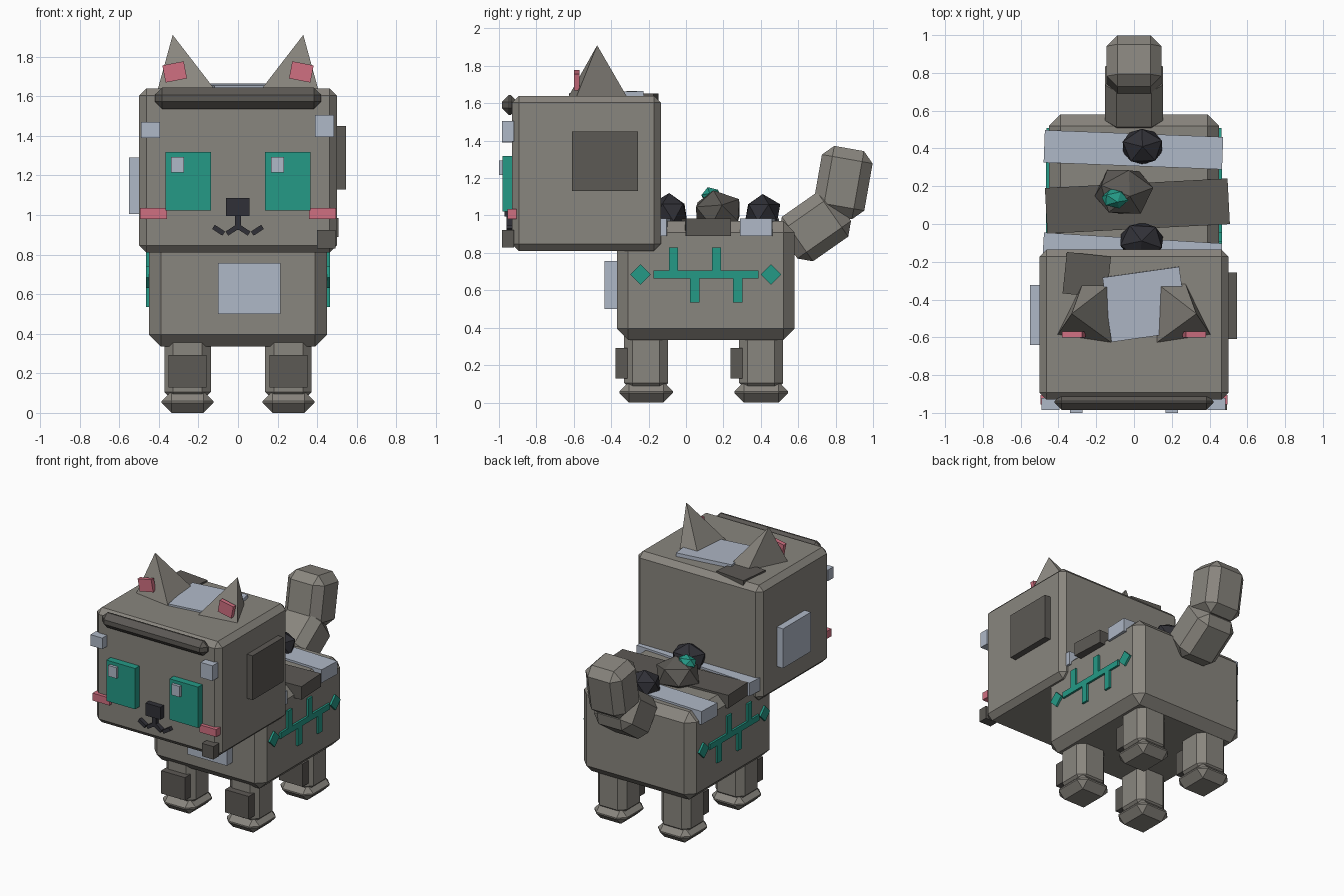
import bpy, bmesh, math
from mathutils import Matrix, Euler, Vector

if "Cube" in bpy.data.objects:
    bpy.data.objects.remove(bpy.data.objects["Cube"])


def mat(name, r, g, b):
    m = bpy.data.materials.new(name)
    m.diffuse_color = (r, g, b, 1)
    m.use_nodes = True
    m.node_tree.nodes["Principled BSDF"].inputs["Base Color"].default_value = m.diffuse_color
    return m


FUR = mat("warm_grey", .25, .236, .209)
DARK = mat("dark_grey", .107, .1, .09)
BLUE = mat("pale_blue_grey", .43, .48, .57)
TEAL = mat("teal", .018, .32, .24)
PINK = mat("pink", .63, .16, .22)
BLACK = mat("charcoal", .03, .03, .038)


def finish(name, bm, material):
    bmesh.ops.recalc_face_normals(bm, faces=bm.faces)
    me = bpy.data.meshes.new(name)
    bm.to_mesh(me)
    bm.free()
    me.materials.append(material)
    ob = bpy.data.objects.new(name, me)
    bpy.context.collection.objects.link(ob)
    return ob


def box(name, center, size, material, bevel=0, rot=(0, 0, 0)):
    """Box with an optional single chamfer; rot in degrees."""
    bm = bmesh.new()
    bmesh.ops.create_cube(bm, size=1)
    bmesh.ops.scale(bm, vec=size, verts=bm.verts)
    if bevel:
        bmesh.ops.bevel(bm, geom=bm.edges[:], offset=bevel, segments=1,
                        affect='EDGES', profile=.5)
    r = Euler([math.radians(a) for a in rot]).to_matrix().to_4x4()
    bm.transform(Matrix.Translation(center) @ r)
    return finish(name, bm, material)


def span(name, x, y, z, material, bevel=0):
    """Box given by its min/max on each axis."""
    lims = (x, y, z)
    return box(name, [(a + b) / 2 for a, b in lims], [b - a for a, b in lims],
               material, bevel)


def gem(name, center, size, material, rot=(0, 0, 0)):
    bm = bmesh.new()
    bmesh.ops.create_icosphere(bm, subdivisions=1, radius=1)
    r = Euler([math.radians(a) for a in rot]).to_matrix().to_4x4()
    bm.transform(Matrix.Translation(center) @ Matrix.Diagonal((*size, 1)) @ r)
    return finish(name, bm, material)


# Body and head
span("body", (-.45, .45), (-.37, .58), (.335, .97), FUR, .06)
span("head", (-.5, .5), (-.93, -.135), (.81, 1.64), FUR, .037)

# Tail
box("tail_base", (0, .69, .94), (.305, .35, .29), FUR, .06, (35, 0, 0))
box("tail_tip", (0, .84, 1.176), (.29, .275, .37), FUR, .057, (-10, 0, 0))

for s, side in ((-1, "left"), (1, "right")):
    # Legs, feet and knee patches
    for y, end in ((-.213, "front"), (.402, "rear")):
        box(f"{end}_{side}_leg", (s * .255, y, .235), (.235, .235, .35), FUR, .045)
        box(f"{end}_{side}_foot", (s * .255, y, .055), (.262, .285, .11), FUR, .05)
        box(f"{end}_{side}_knee_patch", (s * .255, y - .132, .21), (.19, .065, .165), DARK)

    # Ears with pink insides
    bm = bmesh.new()
    base = [bm.verts.new((s * x, y, 1.625)) for x, y in
            ((.408, -.59), (.11, -.635), (.115, -.31), (.27, -.31))]
    tip = bm.verts.new((s * .33, -.475, 1.91))
    bm.faces.new(base)
    for i in range(4):
        bm.faces.new((base[i], base[(i + 1) % 4], tip))
    finish(f"{side}_ear", bm, FUR)
    box(f"{side}_inner_ear", (s * .32, -.585, 1.723), (.11, .03, .088), PINK,
        0, (0, s * 11, 0))

    # Eyes, cheeks, mouth
    box(f"{side}_eye", (s * .252, -.95, 1.17), (.23, .06, .295), TEAL)
    hx = -.305 if s < 0 else .2
    box(f"{side}_eye_glint", (hx, -.985, 1.255), (.066, .03, .078), BLUE)
    box(f"{side}_cheek", (s * .427, -.93, 1.008), (.135, .05, .054), PINK)
    box(f"{side}_inner_lip", (s * .03, -.94, .923), (.062, .04, .025), BLACK,
        0, (0, s * 33, 0))
    box(f"{side}_outer_lip", (s * .098, -.94, .923), (.062, .04, .025), BLACK,
        0, (0, -s * 33, 0))

    # Circuit marking on the flank
    xs = (.44, .465) if s > 0 else (-.465, -.44)
    span(f"{side}_circuit_bar", xs, (-.175, .388), (.663, .705), TEAL)
    for i, y in enumerate((-.067, .047, .163, .277)):
        z = (.535, .67) if i % 2 else (.7, .83)
        span(f"{side}_circuit_branch_{i + 1}", xs, (y - .025, y + .025), z, TEAL)
    for i, y in enumerate((-.243, .454)):
        box(f"{side}_circuit_diamond_{i + 1}", (s * .452, y, .685),
            (.025, .078, .078), TEAL, 0, (45, 0, 0))

# Brow and nose
box("brow", (0, -.942, 1.59), (.84, .085, .107), DARK, .037)
span("nose", (-.06, .058), (-.97, -.92), (.995, 1.085), BLACK)
span("nose_stem", (-.015, .015), (-.96, -.92), (.925, 1.0), BLACK)

# Square patches on the head and chest
span("left_temple_block", (-.49, -.395), (-.985, -.92), (1.39, 1.47), BLUE)
span("right_temple_block", (.39, .485), (-.985, -.92), (1.395, 1.505), BLUE)
span("jaw_block", (.4, .493), (-.985, -.92), (.83, .923), DARK)
span("right_head_patch", (.48, .545), (-.61, -.257), (1.13, 1.45), DARK)
span("left_head_patch", (-.55, -.48), (-.64, -.323), (1.005, 1.29), BLUE)
box("crown_patch_pale", (.06, -.425, 1.637), (.41, .345, .045), BLUE, 0, (2, 0, 8))
box("crown_patch_dark", (-.25, -.27, 1.63), (.235, .22, .044), DARK, 0, (0, 0, -6))
span("chest_patch", (-.1, .215), (-.435, -.35), (.5, .757), BLUE)

# Bands over the back
box("rear_band", (-.003, .393, .937), (.945, .172, .095), BLUE, 0, (0, 0, -2.2))
box("middle_band", (.018, .095, .937), (.968, .242, .095), DARK, 0, (0, 0, 3))
box("front_band", (-.01, -.16, .937), (.945, .172, .095), BLUE, 0, (0, 0, -3.5))

# Stones on the back
gem("rear_stone", (.045, .41, 1.015), (.122, .105, .1), BLACK, (0, 0, 20))
gem("front_stone", (.04, -.09, 1.015), (.13, .108, .105), BLACK, (0, 0, 50))
gem("middle_stone", (-.053, .17, 1.02), (.165, .142, .118), DARK, (12, 8, 15))
gem("small_crystal", (-.1, .135, 1.105), (.075, .055, .05), TEAL, (20, 10, 0))
